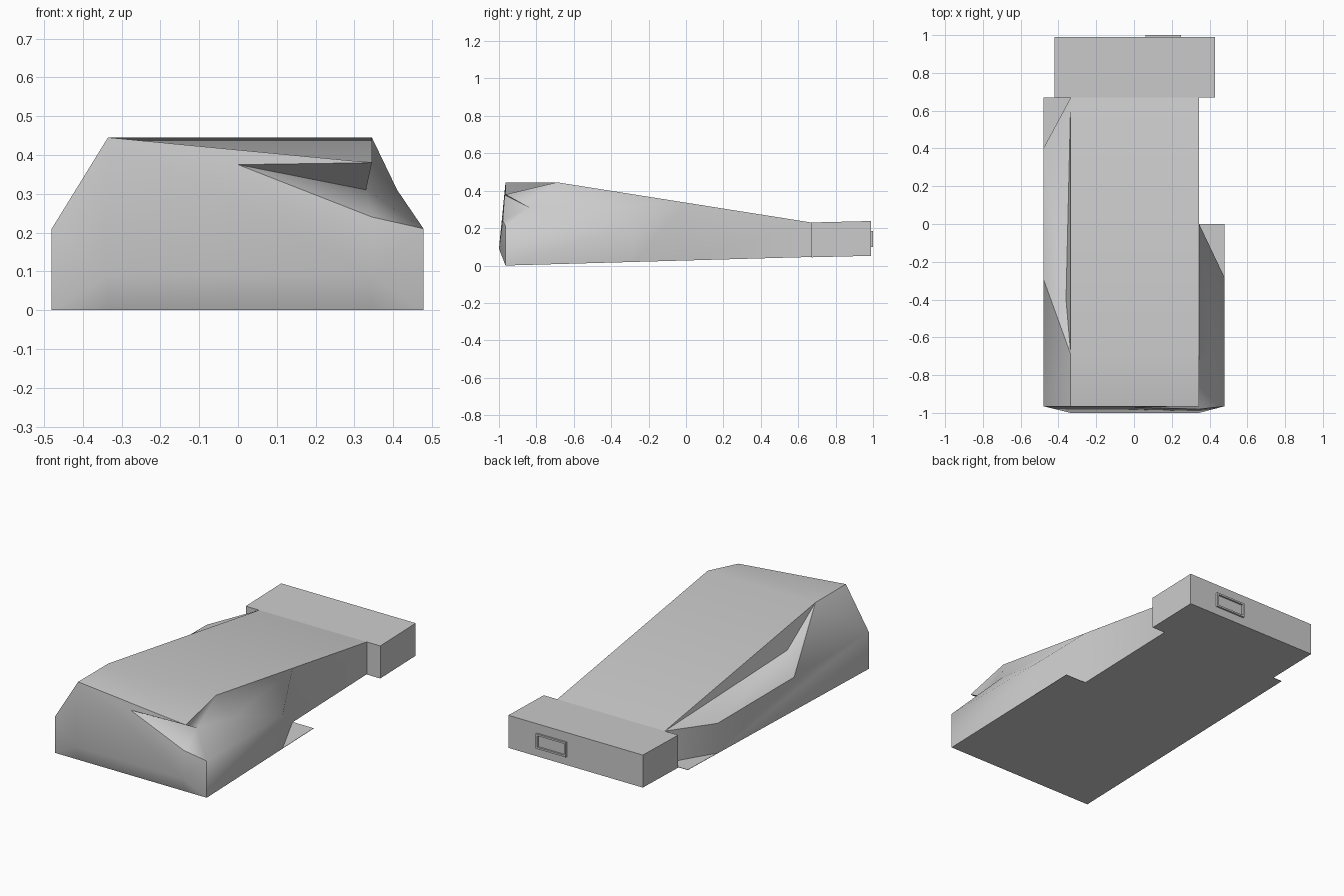
import bpy, bmesh, math
from mathutils import Vector

cube = bpy.data.objects.get("Cube")
if cube:
    bpy.data.objects.remove(cube, do_unlink=True)

grey = bpy.data.materials.new("light_grey")
grey.use_nodes = True
tone = (0.6, 0.6, 0.6, 1)
grey.diffuse_color = tone
grey.node_tree.nodes["Principled BSDF"].inputs["Base Color"].default_value = tone

# Main levels of the casing
LEFT, RIGHT = 0.478, -0.48           # outer walls
IN_L, IN_R = 0.345, -0.335           # edges of the sloping top panel
NOSE, REAR = -0.965, 0.67
WALL, RIDGE, TAIL = 0.21, 0.445, 0.23


def base(x, y):
    """Point on the slightly rising underside."""
    return (x, y, 0.028 * (y - NOSE))


def make(name, points, faces, angle=None):
    mesh = bpy.data.meshes.new(name)
    obj = bpy.data.objects.new(name, mesh)
    bpy.context.collection.objects.link(obj)
    bm = bmesh.new()
    verts = {key: bm.verts.new(p) for key, p in points.items()}
    for face in faces.split(","):
        bm.faces.new([verts[k] for k in face.split()])
    bmesh.ops.recalc_face_normals(bm, faces=bm.faces)
    bm.to_mesh(mesh)
    bm.free()
    mesh.materials.append(grey)
    if angle:
        bpy.ops.object.select_all(action="DESELECT")
        obj.select_set(True)
        bpy.context.view_layer.objects.active = obj
        bpy.ops.object.shade_smooth_by_angle(angle=math.radians(angle))
    return obj


def block(name, x0, x1, y0, y1, z0, z1, rise=0.0):
    """Box whose rear end is lifted by rise."""
    points = {}
    for a, x in (("l", x0), ("r", x1)):
        for b, y, lift in (("f", y0, 0), ("b", y1, rise)):
            for c, z in (("d", z0), ("u", z1)):
                points[a + b + c] = (x, y, z + lift)
    return make(name, points, "lfd lfu lbu lbd, rfd rfu rbu rbd, lfd lfu rfu rfd,"
                "lbd lbu rbu rbd, lfd lbd rbd rfd, lfu lbu rbu rfu")


# Casing: underside outline, walls, sloping panel, nose and corner hollow
casing = {
    "a": base(RIGHT, NOSE), "b": base(LEFT, NOSE),
    "c": base(LEFT, -0.28), "d": base(IN_L, 0),
    "e": base(IN_L, REAR), "f": base(IN_R, REAR), "g": base(RIGHT, 0.4),
    "h": base(IN_R, NOSE), "i": base(IN_L, NOSE),
    "A": (RIGHT, NOSE, WALL), "B": (LEFT, NOSE, WALL),
    "C": (LEFT, -0.28, WALL), "D": (IN_L, 0, 0.336),
    "E": (IN_L, REAR, TAIL), "F": (IN_R, REAR, TAIL),
    "G": (RIGHT, 0.4, WALL), "T": (RIGHT, -0.29, WALL),
    "H": (IN_R, -1, 0.09), "I": (IN_L, -1, 0.09),
    "J": (IN_R, NOSE, RIDGE), "K": (IN_L, NOSE, 0.38),
    "P": (IN_R, -0.69, RIDGE), "Q": (IN_L, -0.69, RIDGE),
    "M": (0, -0.97, 0.375), "N": (IN_L, -0.98, 0.24),
    "O": (0.33, -0.84, 0.31), "S": (0.41, -0.62, 0.31),
    "V": (-0.36, -0.4, 0.29),
}
make("casing", casing,
     "a h i b c d e f g, P Q D E F,"            # underside, top panel
     "h i I H, a h H, i b I,"                   # lower lip
     "H I N M J, J M K, M N O, M O K,"          # front and its hollow
     "a H A, H J A, A J P, b B I, I B N,"       # front corners
     "P Q K J, N B O, B S O, B C S, O S Q, O Q K, S C D, S D Q,"
     "A P T, P V T, V G T, V F G, P F V,"       # grooved right shoulder
     "a A T G g, g G F f, b B C c, c C D d, d D E e, e E F f", 50)


# Thin base ledges left exposed beside the tapering walls
def ledge(name, outline):
    points, top, low = {}, [], []
    for n, (x, y) in enumerate(outline):
        p = Vector(base(x, y))
        points[f"u{n}"] = p + Vector((0, 0, 0.002))
        points[f"d{n}"] = p
        top.append(f"u{n}")
        low.append(f"d{n}")
    faces = [" ".join(top), " ".join(low)]
    for n in range(len(top)):
        faces.append(f"{low[n - 1]} {low[n]} {top[n]} {top[n - 1]}")
    make(name, points, ",".join(faces))


ledge("left_ledge", [(LEFT, -0.28), (LEFT, 0), (IN_L, 0)])
ledge("right_ledge", [(RIGHT, 0.4), (RIGHT, REAR), (IN_R, REAR)])

# Wider block across the rear
block("rear_block", -0.42, 0.43, REAR, 0.99, 0.044, TAIL, 0.008)

# Raised rectangular frame on the rear face
X0, X1, Z0, Z1, BAR = 0.06, 0.25, 0.1, 0.185, 0.01
for side, z in (("lower", Z0), ("upper", Z1 - BAR)):
    block(side + "_frame_bar", X0, X1, 0.985, 1, z, z + BAR)
for side, x in (("right", X0), ("left", X1 - BAR)):
    block(side + "_frame_bar", x, x + BAR, 0.985, 1, Z0 + BAR, Z1 - BAR)
